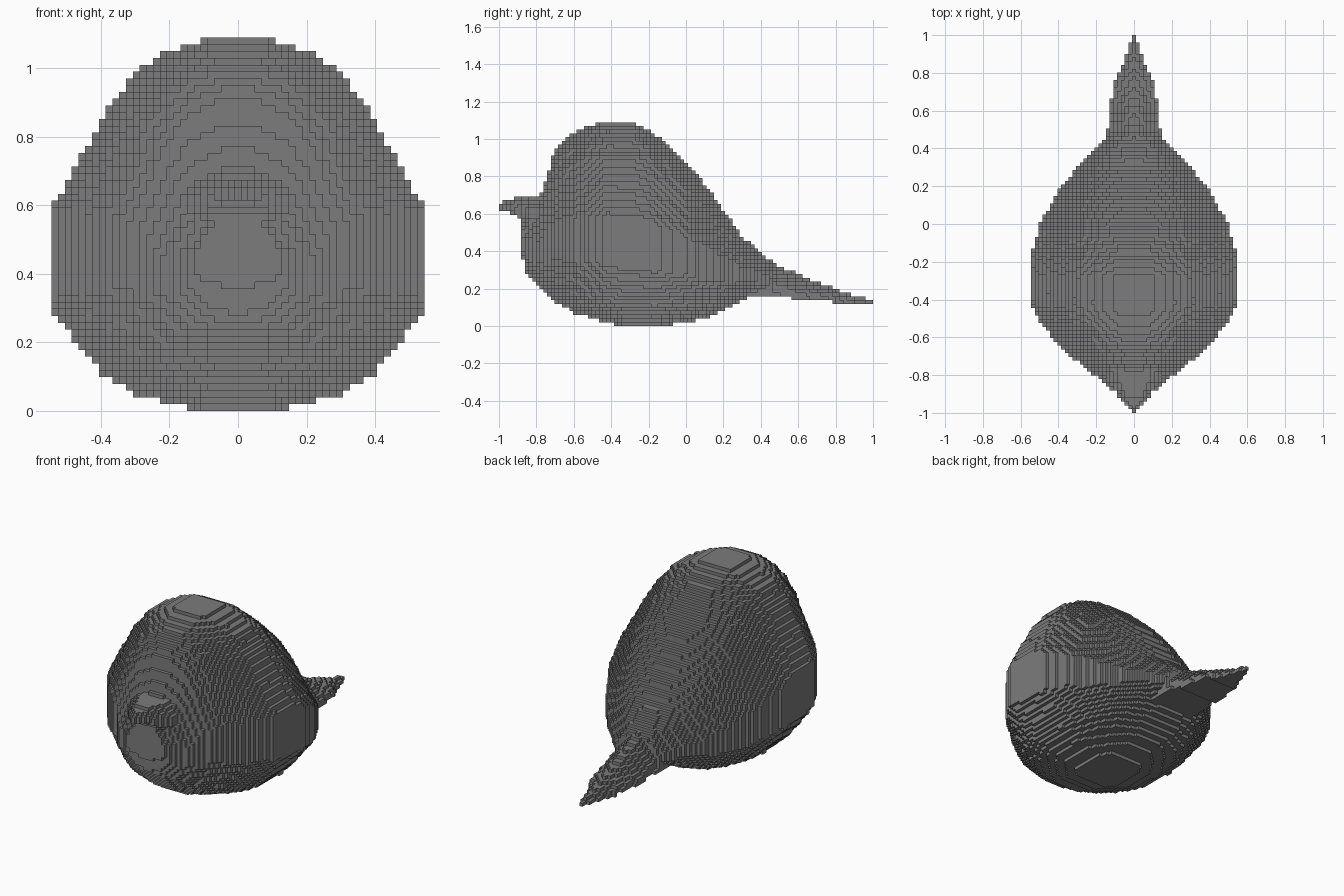
import bpy
import bmesh

if "Cube" in bpy.data.objects:
    bpy.data.objects.remove(bpy.data.objects["Cube"])

S = 2 / 101  # edge of one small block

grey = bpy.data.materials.new("plain grey")
grey.use_nodes = True
grey.diffuse_color = (0.2, 0.2, 0.2, 1)
bsdf = next(n for n in grey.node_tree.nodes if n.type == "BSDF_PRINCIPLED")
bsdf.inputs["Base Color"].default_value = (0.2, 0.2, 0.2, 1)


def curve(points, u):
    """Piecewise linear lookup through (position, value) points."""
    if u <= points[0][0]:
        return points[0][1]
    for (a, p), (b, q) in zip(points, points[1:]):
        if u <= b:
            return p + (q - p) * (u - a) / (b - a)
    return points[-1][1]


def block_part(name, top, bottom, width, section):
    """Fill a lofted shape with blocks and keep only the outer faces."""
    start, end = top[0][0], top[-1][0]
    cells = set()
    for j in range(-50, 51):
        y = j * S
        if not start - S / 2 <= y <= end + S / 2:
            continue
        hi, lo, w = curve(top, y), curve(bottom, y), curve(width, y)
        for k in range(56):
            z = (k + 0.5) * S
            if lo <= z <= hi:
                half = w * curve(section, (z - lo) / (hi - lo))
                n = int(max(half, 0) / S + 0.5)
                cells.update((i, j, k) for i in range(-n, n + 1) if abs(i) * S <= half or i == 0)
    bm = bmesh.new()
    verts = {}

    def corner(c):
        if c not in verts:
            verts[c] = bm.verts.new(((c[0] - 0.5) * S, (c[1] - 0.5) * S, c[2] * S))
        return verts[c]

    for cell in cells:
        for axis in range(3):
            for side in (0, 1):
                near = list(cell)
                near[axis] += 2 * side - 1
                if tuple(near) in cells:
                    continue
                ring = []
                for a, b in ((0, 0), (1, 0), (1, 1), (0, 1)):
                    c = list(cell)
                    c[axis] += side
                    c[(axis + 1) % 3] += a
                    c[(axis + 2) % 3] += b
                    ring.append(corner(tuple(c)))
                bm.faces.new(ring if side else ring[::-1])
    mesh = bpy.data.meshes.new(name)
    bm.to_mesh(mesh)
    bm.free()
    mesh.materials.append(grey)
    bpy.context.collection.objects.link(bpy.data.objects.new(name, mesh))


# Plump body with the head flowing into the back
block_part(
    "body",
    top=[(-.87, .56), (-.77, .71), (-.74, .8), (-.71, .92), (-.65, 1), (-.55, 1.06), (-.45, 1.09),
         (-.28, 1.09), (-.2, 1.05), (-.1, .97), (0, .88), (.1, .76), (.2, .62), (.3, .48), (.46, .34)],
    bottom=[(-.87, .36), (-.85, .28), (-.8, .22), (-.7, .13), (-.6, .07), (-.5, .04), (-.34, 0),
            (-.13, 0), (.1, .04), (.2, .08), (.35, .16), (.46, .16)],
    width=[(-.87, .13), (-.8, .21), (-.73, .3), (-.64, .4), (-.53, .49), (-.43, .545), (-.17, .545),
           (.02, .49), (.19, .39), (.29, .31), (.4, .2), (.46, .14)],
    section=[(0, .2), (.03, .42), (.05, .56), (.1, .72), (.18, .85), (.29, 1), (.53, 1), (.64, .88),
             (.73, .78), (.83, .67), (.92, .51), (.965, .36), (1, .15)],
)

# Short pointed beak
block_part(
    "beak",
    top=[(-1, .66), (-.96, .67), (-.9, .69), (-.86, .7), (-.72, .7)],
    bottom=[(-1, .625), (-.96, .61), (-.9, .58), (-.86, .55), (-.72, .55)],
    width=[(-1, .01), (-.95, .05), (-.9, .09), (-.83, .14), (-.72, .16)],
    section=[(0, .7), (.15, 1), (.5, 1), (.8, .75), (1, .45)],
)

# Thin tapering tail with a ridged top and flat underside
block_part(
    "tail",
    top=[(.3, .45), (.4, .38), (.5, .32), (.6, .28), (.7, .235), (.8, .2), (.9, .16), (1, .14)],
    bottom=[(.3, .16), (.55, .16), (.57, .14), (.77, .14), (.79, .12), (1, .12)],
    width=[(.3, .16), (.45, .145), (.67, .12), (.77, .1), (.85, .06), (.95, .025), (1, .01)],
    section=[(0, 1), (.3, .95), (.7, .5), (1, .1)],
)
